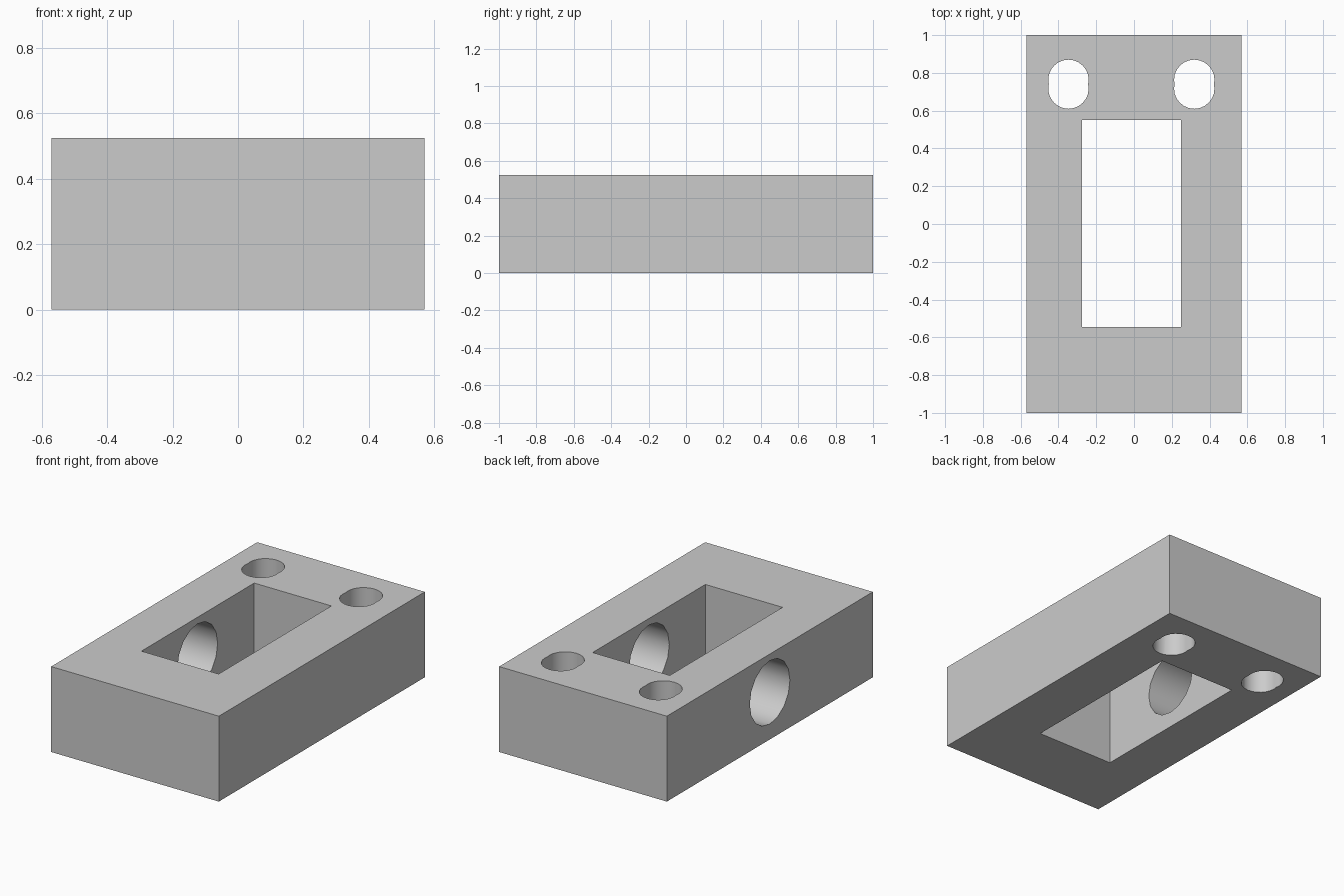
import bpy
from math import radians

cube = bpy.data.objects.get("Cube")
if cube:
    bpy.data.objects.remove(cube, do_unlink=True)

HEIGHT = 0.525

grey = bpy.data.materials.new("plain grey")
grey.use_nodes = True
grey.diffuse_color = (0.6, 0.6, 0.6, 1)
grey.node_tree.nodes["Principled BSDF"].inputs["Base Color"].default_value = (0.6, 0.6, 0.6, 1)


def box(name, low, high):
    centre = [(a + b) / 2 for a, b in zip(low, high)]
    bpy.ops.mesh.primitive_cube_add(size=1, location=centre)
    ob = bpy.context.object
    ob.name = name
    ob.scale = [b - a for a, b in zip(low, high)]
    bpy.ops.object.transform_apply(location=True, rotation=True, scale=True)
    ob.data.materials.append(grey)
    return ob


def cylinder(name, radius, depth, centre, sides, rotation=(0, 0, 0)):
    bpy.ops.mesh.primitive_cylinder_add(vertices=sides, radius=radius, depth=depth,
                                        location=centre, rotation=rotation)
    ob = bpy.context.object
    ob.name = name
    ob.data.materials.append(grey)
    return ob


def cut(body, cutter):
    mod = body.modifiers.new(cutter.name, "BOOLEAN")
    mod.operation = "DIFFERENCE"
    mod.solver = "EXACT"
    mod.object = cutter
    bpy.context.view_layer.objects.active = body
    bpy.ops.object.modifier_apply(modifier=mod.name)
    bpy.data.objects.remove(cutter, do_unlink=True)


# Solid block with a rectangular window through it
block = box("block", (-0.57, -1, 0), (0.57, 1, HEIGHT))
cut(block, box("window_cutter", (-0.275, -0.545, -0.1), (0.25, 0.55, HEIGHT + 0.1)))

# Two slotted screw holes, each made of two overlapping drillings
for x in (-0.347, 0.319):
    for y in (0.717, 0.763):
        cut(block, cylinder("screw_hole_cutter", 0.107, 1, (x, y, HEIGHT / 2), 24))

# Cross bore: open on the -x side, blind in the +x wall
start, end = -0.7, 0.54
cut(block, cylinder("cross_bore_cutter", 0.195, end - start,
                    ((start + end) / 2, 0, 0.29), 16, (0, radians(90), 0)))

# Smooth bores, crisp edges
bpy.ops.object.select_all(action="DESELECT")
block.select_set(True)
bpy.context.view_layer.objects.active = block
bpy.ops.object.shade_smooth_by_angle(angle=radians(30))
